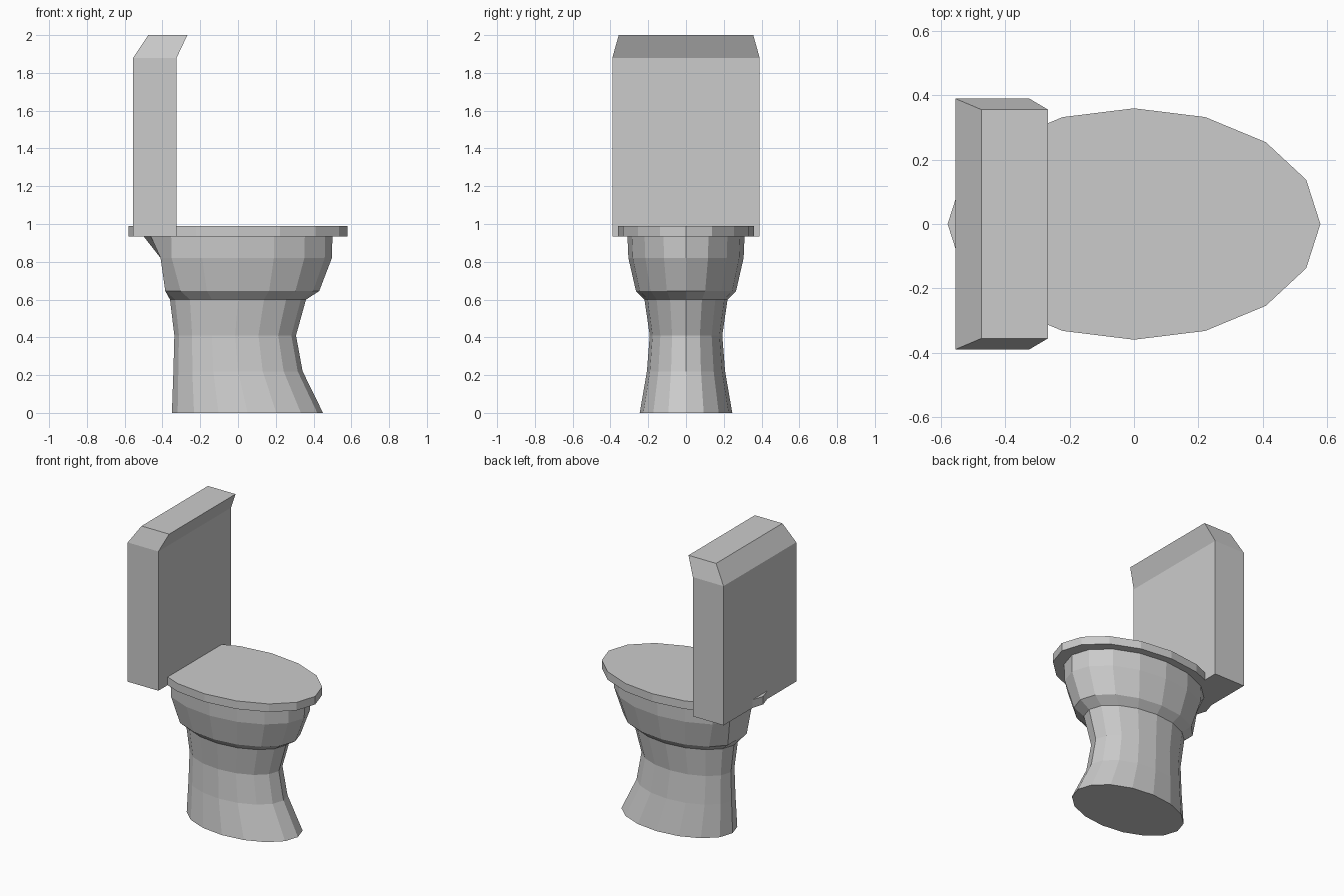
import bpy, bmesh
from math import cos, sin, pi

if "Cube" in bpy.data.objects:
    bpy.data.objects.remove(bpy.data.objects["Cube"])

SIDES = 16


def ellipse(z, cx, a, b, back=-9.0):
    """Elliptical ring; points behind 'back' are flattened onto that plane."""
    pts = []
    for i in range(SIDES):
        t = 2 * pi * i / SIDES
        pts.append((max(cx + a * cos(t), back), b * sin(t), z))
    return pts


def box_ring(z, x0, x1, half):
    return [(x0, -half, z), (x1, -half, z), (x1, half, z), (x0, half, z)]


def loft(name, rings):
    """Skin matching rings from bottom to top and cap both ends."""
    bm = bmesh.new()
    loops = [[bm.verts.new(p) for p in ring] for ring in rings]
    n = len(loops[0])
    for low, high in zip(loops, loops[1:]):
        for i in range(n):
            j = (i + 1) % n
            bm.faces.new((low[i], low[j], high[j], high[i]))
    bm.faces.new(loops[0][::-1])
    bm.faces.new(loops[-1])
    bmesh.ops.recalc_face_normals(bm, faces=bm.faces)
    mesh = bpy.data.meshes.new(name)
    bm.to_mesh(mesh)
    bm.free()
    obj = bpy.data.objects.new(name, mesh)
    bpy.context.collection.objects.link(obj)
    return obj


# Pedestal flowing up into the bowl, with a flattened back under the tank
loft("bowl_and_pedestal", [
    ellipse(0.0, 0.05, 0.40, 0.245),
    ellipse(0.22, 0.0, 0.342, 0.207),
    ellipse(0.41, -0.015, 0.322, 0.192),
    ellipse(0.60, 0.0, 0.36, 0.22),
    ellipse(0.645, 0.0, 0.43, 0.265, back=-0.385),
    ellipse(0.82, 0.0, 0.497, 0.305, back=-0.41),
    ellipse(0.935, 0.0, 0.50, 0.31),
])

# Closed seat lid
loft("seat_lid", [
    ellipse(0.935, 0.0, 0.58, 0.36),
    ellipse(0.99, 0.0, 0.58, 0.36),
])

# Tank with a narrower top leaning forward
loft("tank", [
    box_ring(0.935, -0.555, -0.325, 0.39),
    box_ring(1.88, -0.555, -0.325, 0.39),
    box_ring(2.0, -0.475, -0.268, 0.356),
])
